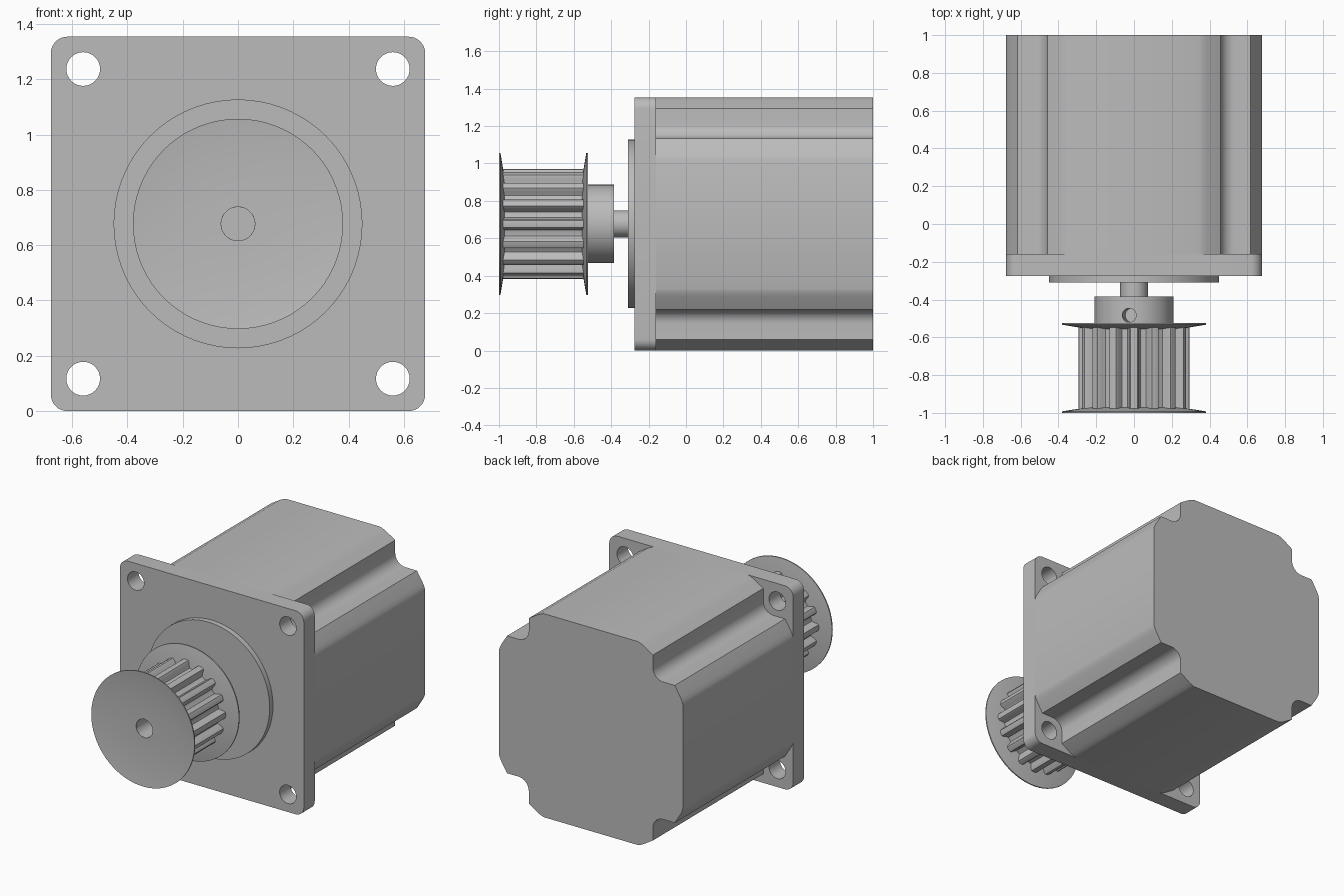
import bpy, bmesh, math
from mathutils import Vector

if "Cube" in bpy.data.objects:
    bpy.data.objects.remove(bpy.data.objects["Cube"])

AXIS = 0.677          # height of the motor axis
HALF = 0.677          # half width of the square plate

metal = bpy.data.materials.new("grey metal")
metal.diffuse_color = (0.5, 0.5, 0.5, 1)
metal.use_nodes = True
metal.node_tree.nodes["Principled BSDF"].inputs["Base Color"].default_value = metal.diffuse_color


def finish(name, bm):
    bmesh.ops.remove_doubles(bm, verts=bm.verts, dist=1e-5)
    bmesh.ops.recalc_face_normals(bm, faces=bm.faces)
    me = bpy.data.meshes.new(name)
    bm.to_mesh(me)
    bm.free()
    me.materials.append(metal)
    ob = bpy.data.objects.new(name, me)
    bpy.context.collection.objects.link(ob)
    return ob


def extrude(name, outline, y0, y1):
    """Prism along y from an (x, z) outline around the axis."""
    bm = bmesh.new()
    face = bm.faces.new([bm.verts.new((x, y0, z + AXIS)) for x, z in outline])
    new = bmesh.ops.extrude_face_region(bm, geom=[face])["geom"]
    bmesh.ops.translate(bm, vec=(0, y1 - y0, 0),
                        verts=[v for v in new if isinstance(v, bmesh.types.BMVert)])
    return finish(name, bm)


def lathe(name, profile, steps=72):
    """Closed solid turned around the axis from (radius, y) points."""
    bm = bmesh.new()
    vs = [bm.verts.new((r, y, AXIS)) for r, y in profile]
    es = [bm.edges.new(p) for p in zip(vs, vs[1:])]
    bmesh.ops.spin(bm, geom=vs + es, cent=(0, 0, AXIS), axis=(0, 1, 0),
                   angle=2 * math.pi, steps=steps, use_merge=True)
    return finish(name, bm)


def cylinder(name, start, direction, radius, length, sides=32):
    bm = bmesh.new()
    d = Vector(direction).normalized()
    rot = d.to_track_quat("Z", "Y").to_matrix().to_4x4()
    rot.translation = Vector(start) + d * length / 2
    bmesh.ops.create_cone(bm, cap_ends=True, segments=sides, radius1=radius,
                          radius2=radius, depth=length, matrix=rot)
    return finish(name, bm)


def cut(ob, cutters):
    bpy.context.view_layer.objects.active = ob
    for c in cutters:
        m = ob.modifiers.new("hole", "BOOLEAN")
        m.operation, m.solver, m.object = "DIFFERENCE", "EXACT", c
        bpy.ops.object.modifier_apply(modifier=m.name)
        bpy.data.objects.remove(c)


def arc(cx, cz, r, a0, a1, n):
    return [(cx + r * math.cos(math.radians(a0 + (a1 - a0) * i / n)),
             cz + r * math.sin(math.radians(a0 + (a1 - a0) * i / n)))
            for i in range(n + 1)]


def four_corners(corner):
    """Repeat an anticlockwise corner outline at each quarter turn."""
    out = []
    for _ in range(4):
        out += corner
        corner = [(-z, x) for x, z in corner]
    return out


# motor body with notched corners
shoulder = [(HALF, 0.345), (0.671, 0.365), (0.66, 0.388), (0.617, 0.457)]
notch = arc(0.532, 0.532, 0.075, 270, 180, 8)
corner = shoulder + notch + [(z, x) for x, z in reversed(shoulder)]
extrude("motor_body", four_corners(corner), -0.16, 1.0)

# front plate with four bolt holes
c = HALF - 0.06
plate = extrude("front_plate", four_corners(arc(c, c, 0.06, 0, 90, 8)), -0.275, -0.16)
cut(plate, [cylinder("bolt_cutter", (sx * 0.56, -0.4, AXIS + sz * 0.56), (0, 1, 0), 0.061, 0.35)
            for sx in (-1, 1) for sz in (-1, 1)])

# raised pilot ring and shaft
lathe("pilot_boss", [(0, -0.31), (0.45, -0.31), (0.45, -0.275), (0, -0.275)])
lathe("shaft", [(0, -0.4), (0.073, -0.4), (0.073, -0.3), (0, -0.3)], 40)

# pulley hub with two set screw holes
hub = lathe("pulley_hub", [(0, -0.545), (0.21, -0.545), (0.21, -0.385), (0, -0.385)])
t = math.radians(7)
cut(hub, [cylinder("screw_cutter", (dx * 0.08, -0.483, AXIS + dz * 0.08), (dx, 0, dz), 0.037, 0.25)
          for dx, dz in ((-math.sin(t), math.cos(t)), (-math.cos(t), -math.sin(t)))])

# toothed drum: rounded grooves between teeth
TEETH = 16
tooth = [(-0.5, 0.247), (-0.34, 0.249), (-0.27, 0.262), (-0.23, 0.28), (-0.16, 0.292),
         (0, 0.294), (0.16, 0.292), (0.23, 0.28), (0.27, 0.262), (0.34, 0.249)]
outline = []
for i in range(TEETH):
    for s, r in tooth:
        a = math.pi / 2 + 2 * math.pi * (i + s) / TEETH
        outline.append((r * math.cos(a), r * math.sin(a)))
drum = extrude("toothed_drum", outline, -0.978, -0.54)
cut(drum, [cylinder("bore_cutter", (0, -1.1, AXIS), (0, 1, 0), 0.061, 0.5)])

# dished flanges, flared away from the teeth
lathe("front_flange", [(0.061, -0.984), (0.245, -0.984), (0.38, -1.0), (0.38, -0.992),
                       (0.245, -0.97), (0.061, -0.97), (0.061, -0.984)])
lathe("rear_flange", [(0.15, -0.54), (0.245, -0.54), (0.38, -0.525), (0.38, -0.533),
                      (0.245, -0.556), (0.15, -0.556), (0.15, -0.54)])

# smooth shading with sharp edges kept
for ob in bpy.data.objects:
    bpy.ops.object.select_all(action="DESELECT")
    ob.select_set(True)
    bpy.context.view_layer.objects.active = ob
    bpy.ops.object.shade_smooth_by_angle(angle=math.radians(35))
